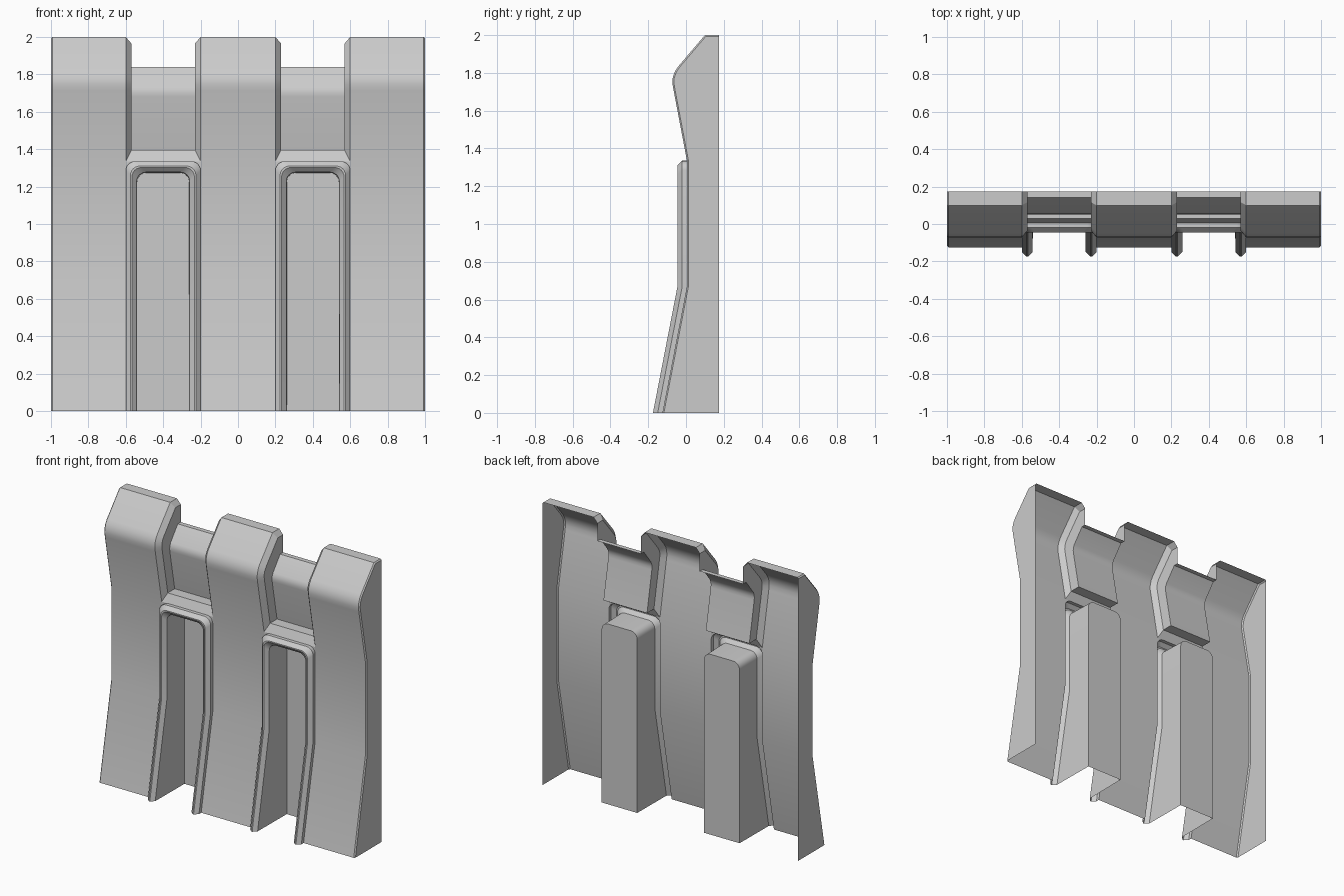
import bpy, bmesh, math
from mathutils import Vector

if "Cube" in bpy.data.objects:
    bpy.data.objects.remove(bpy.data.objects["Cube"])

grey = bpy.data.materials.new("plain_grey")
grey.use_nodes = True
GREY = (0.6, 0.6, 0.6, 1)
grey.diffuse_color = GREY
grey.node_tree.nodes["Principled BSDF"].inputs["Base Color"].default_value = GREY

BACK = 0.175      # rear plane of the wall
SILL = 1.335      # height where the upper notches begin
FACE = 0.005      # wall face between bend and sill
BEND = 0.67       # height where the foot starts to flare
FLARE = 0.13

# Wall profiles as (y, z), from bottom to top
upper = [(FACE, SILL), (-0.067, 1.715), (-0.072, 1.745), (-0.07, 1.775),
         (-0.06, 1.805), (-0.043, 1.832), (0.1, 2), (BACK, 2)]
full = [(FACE - FLARE, 0), (FACE, BEND)] + upper
recess = [(0.107, 1.395), (0.053, 1.68), (0.051, 1.7), (0.054, 1.72),
          (0.063, 1.74), (0.142, 1.84), (BACK, 1.84)]


def inset(profile, d):
    """Move an open (y, z) profile inward by d with mitred corners."""
    pts = [Vector(p) for p in profile]
    dirs = [(b - a).normalized() for a, b in zip(pts, pts[1:])]
    norms = [Vector((t.y, -t.x)) for t in dirs]
    out = []
    for p, a, b in zip(pts, norms[:1] + norms, norms + norms[-1:]):
        out.append(tuple(p + (a + b) * d / (1 + a.dot(b))))
    return out


def at_x(x, profile):
    return [(x, y, z) for y, z in profile]


def face(bm, pts):
    bm.faces.new([bm.verts.new(p) for p in pts])


def loft(bm, rows):
    for a, b in zip(rows, rows[1:]):
        for i in range(len(a) - 1):
            face(bm, (a[i], a[i + 1], b[i + 1], b[i]))


def finish(name, bm):
    """Weld the surface, turn it to the front and smooth its curves."""
    bmesh.ops.remove_doubles(bm, verts=bm.verts, dist=0.0002)
    bmesh.ops.recalc_face_normals(bm, faces=bm.faces)
    if sum(f.normal.y * f.calc_area() for f in bm.faces) > 0:
        bmesh.ops.reverse_faces(bm, faces=bm.faces)
    mesh = bpy.data.meshes.new(name)
    bm.to_mesh(mesh)
    bm.free()
    mesh.materials.append(grey)
    ob = bpy.data.objects.new(name, mesh)
    bpy.context.collection.objects.link(ob)
    bpy.ops.object.select_all(action='DESELECT')
    ob.select_set(True)
    bpy.context.view_layer.objects.active = ob
    bpy.ops.object.shade_smooth_by_angle(angle=math.radians(30))


# Centre pier
bm = bmesh.new()
loft(bm, [at_x(-0.2, full), at_x(0.2, full)])
finish("centre_pier", bm)


def outer_pier(name, s):
    """Outer pier with a slim edge bevel and a closed end wall."""
    bm = bmesh.new()
    edge = inset(full, 0.008)
    edge[0] = (edge[0][0], 0)
    loft(bm, [at_x(s * 0.6, full), at_x(s * 0.992, full), at_x(s, edge)])
    face(bm, at_x(s, edge + [(BACK, 0)]))
    finish(name, bm)


def notch(name, cx):
    """Recessed upper panel with chamfered jambs and sill."""
    bm = bmesh.new()
    jamb = inset(upper, 0.035)
    jamb[0] = (0.03, recess[0][1])
    for s in (-1, 1):
        loft(bm, [at_x(cx + s * 0.2, upper), at_x(cx + s * 0.17, jamb)])
        face(bm, at_x(cx + s * 0.17, jamb + recess[::-1]))
    loft(bm, [at_x(cx - 0.17, recess), at_x(cx + 0.17, recess)])
    # sill chamfer and ledge
    sill = [upper[0], jamb[0], recess[0]]
    widths = [0.2, 0.17, 0.17]
    loft(bm, [[(cx + s * w, y, z) for w, (y, z) in zip(widths, sill)]
              for s in (-1, 1)])
    finish(name, bm)


def arch(d, radius=0.05, steps=6):
    """Upside-down U outline (x, z), drawn inside the bay by d."""
    w, top = 0.2 - d, SILL - d
    right = [(w, 0), (w, BEND)]
    for i in range(steps + 1):
        a = math.pi / 2 * i / steps
        right.append((w - radius + radius * math.cos(a),
                      top - radius + radius * math.sin(a)))
    return right + [(-x, z) for x, z in reversed(right)]


def niche(name, cx):
    """Raised rounded frame leading into a deep niche."""
    bm = bmesh.new()
    section = [(0, 0), (0, -0.025), (0.025, -0.05), (0.033, -0.05), (0.058, -0.025)]
    rows = []
    for d, y in section:
        rows.append([(cx + x, FACE + y - FLARE * max(0, 1 - z / BEND), z)
                     for x, z in arch(d)])
    floor = [(cx + x, BACK - 0.003, z) for x, z in arch(0.061)]
    loft(bm, rows + [floor])
    face(bm, floor)
    # flat fillers outside the rounded corners
    half = len(rows[0]) // 2
    face(bm, [(cx + 0.2, FACE, SILL)] + rows[0][2:half])
    face(bm, [(cx - 0.2, FACE, SILL)] + rows[0][half:-2])
    finish(name, bm)


for side, s in (("left", 1), ("right", -1)):
    outer_pier(side + "_pier", s)
    notch(side + "_recessed_panel", s * 0.4)
    niche(side + "_framed_niche", s * 0.4)
